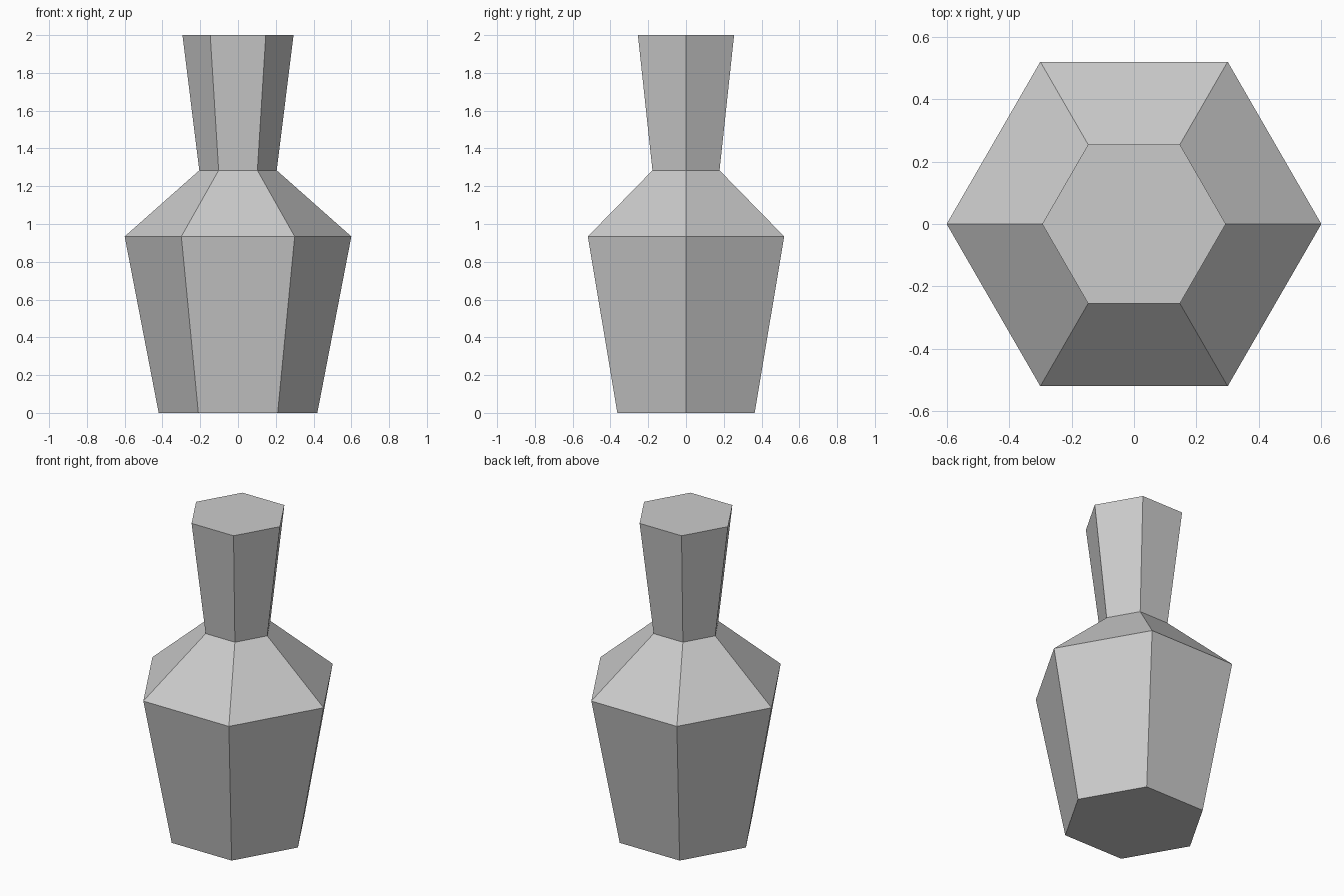
import bpy, bmesh
from math import cos, sin, tau

if "Cube" in bpy.data.objects:
    bpy.data.objects.remove(bpy.data.objects["Cube"])

SIDES = 6
# (radius, height) of each ring: base, shoulder, neck, rim
PROFILE = [(0.42, 0.0), (0.6, 0.934), (0.205, 1.284), (0.294, 2.0)]

bm = bmesh.new()
rings = [[bm.verts.new((r * cos(tau * i / SIDES), r * sin(tau * i / SIDES), z))
          for i in range(SIDES)] for r, z in PROFILE]

# Faceted walls between neighbouring rings
for low, high in zip(rings, rings[1:]):
    for i in range(SIDES):
        j = (i + 1) % SIDES
        bm.faces.new((low[i], low[j], high[j], high[i]))

# Closed base and flat top
bm.faces.new(rings[0][::-1])
bm.faces.new(rings[-1])

mesh = bpy.data.meshes.new("hexagonal_bottle")
bm.to_mesh(mesh)
bm.free()
bpy.context.collection.objects.link(bpy.data.objects.new("hexagonal_bottle", mesh))
